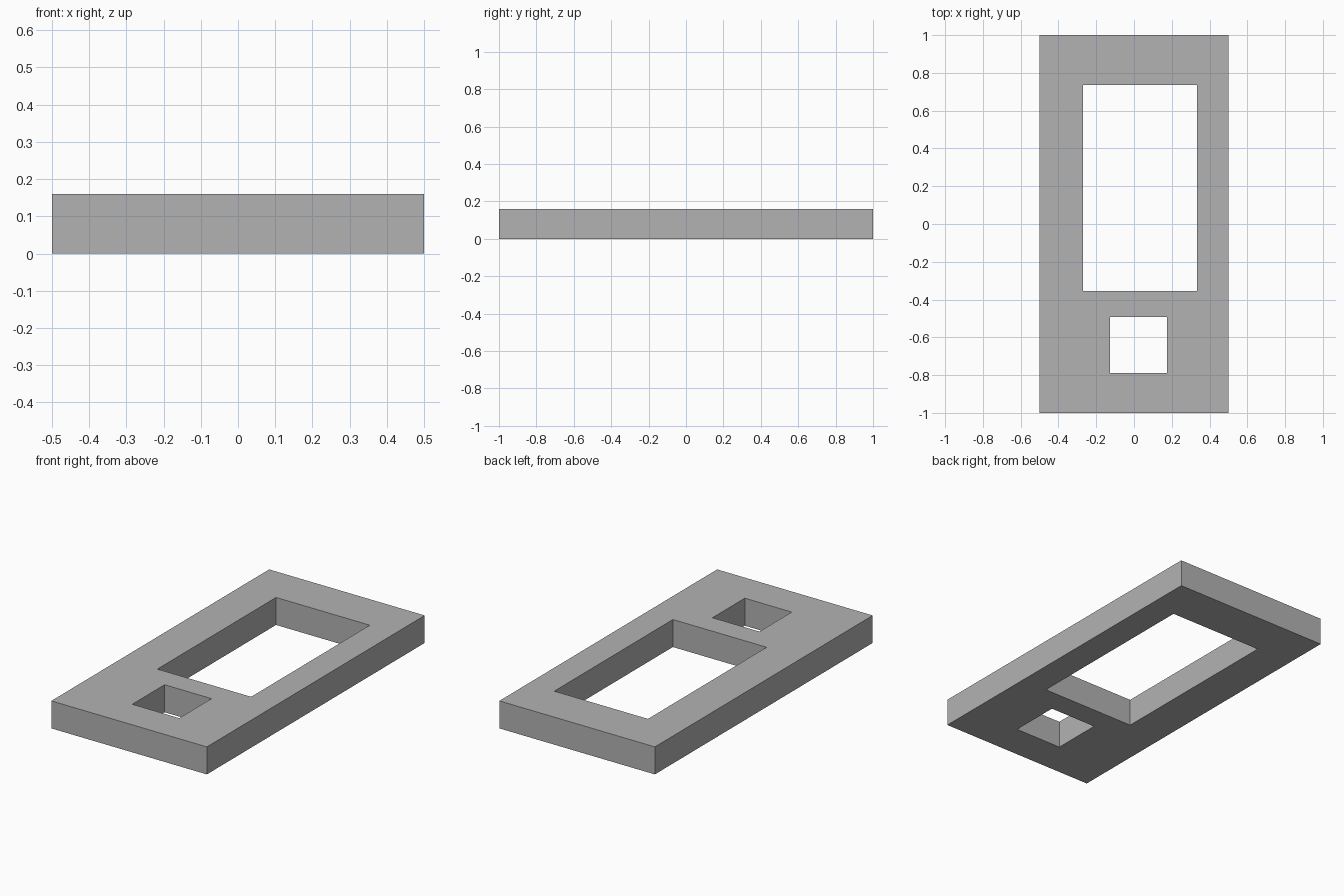
import bpy

default_cube = bpy.data.objects.get("Cube")
if default_cube:
    bpy.data.objects.remove(default_cube, do_unlink=True)

HEIGHT = 0.16

# Plain grey material
grey = bpy.data.materials.new("plain_grey")
grey.use_nodes = True
colour = (0.45, 0.45, 0.45, 1)
grey.diffuse_color = colour
grey.node_tree.nodes["Principled BSDF"].inputs["Base Color"].default_value = colour


def box(name, x0, x1, y0, y1, z0, z1):
    """Add a box spanning the given limits."""
    centre = ((x0 + x1) / 2, (y0 + y1) / 2, (z0 + z1) / 2)
    bpy.ops.mesh.primitive_cube_add(size=1, location=centre)
    obj = bpy.context.object
    obj.name = name
    obj.scale = (x1 - x0, y1 - y0, z1 - z0)
    bpy.ops.object.transform_apply(location=False, rotation=False, scale=True)
    obj.data.materials.append(grey)
    return obj


# Flat slab
panel = box("panel", -0.5, 0.5, -1, 1, 0, HEIGHT)

# Rectangular openings cut right through the slab
openings = {
    "large_opening": (-0.27, 0.333, -0.355, 0.735),
    "small_opening": (-0.127, 0.175, -0.79, -0.493),
}
for name, limits in openings.items():
    cutter = box(name + "_cutter", *limits, -0.1, HEIGHT + 0.1)
    cutter.hide_render = True
    cut = panel.modifiers.new(name, "BOOLEAN")
    cut.operation = "DIFFERENCE"
    cut.solver = "EXACT"
    cut.object = cutter
    bpy.context.view_layer.objects.active = panel
    bpy.ops.object.modifier_apply(modifier=cut.name)
    bpy.data.objects.remove(cutter, do_unlink=True)
